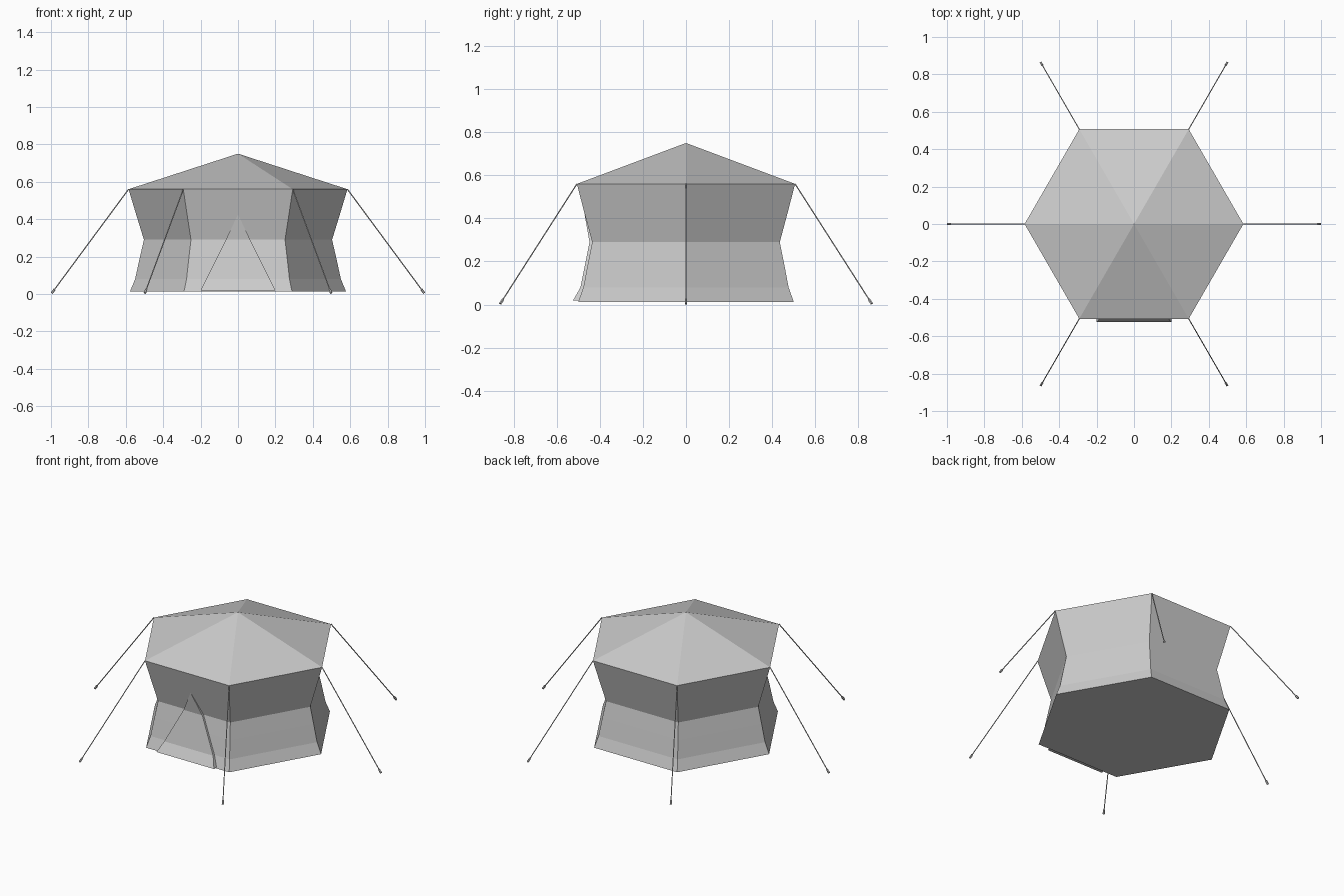
import bpy, bmesh, math
from mathutils import Vector

if "Cube" in bpy.data.objects:
    bpy.data.objects.remove(bpy.data.objects["Cube"])

SIDES = 6
EAVE = (0.585, 0.56)


def make_object(name, bm):
    bmesh.ops.recalc_face_normals(bm, faces=bm.faces)
    mesh = bpy.data.meshes.new(name)
    bm.to_mesh(mesh)
    bm.free()
    obj = bpy.data.objects.new(name, mesh)
    bpy.context.collection.objects.link(obj)
    return obj


def corner(i, r, z):
    a = math.tau * i / SIDES
    return Vector((r * math.cos(a), r * math.sin(a), z))


def rod(name, a, b, radius, sides):
    """Straight cylinder between two points."""
    d = b - a
    bm = bmesh.new()
    bmesh.ops.create_cone(bm, cap_ends=True, segments=sides, radius1=radius,
                          radius2=radius, depth=d.length)
    obj = make_object(name, bm)
    obj.location = (a + b) / 2
    obj.rotation_euler = d.to_track_quat('Z', 'Y').to_euler()
    return obj


# Tent body: waisted hexagonal walls, floor and pointed roof (radius, z)
profile = [(0.578, 0.012), (0.55, 0.08), (0.526, 0.19), (0.503, 0.29),
           (0.543, 0.42), EAVE]
bm = bmesh.new()
rings = [[bm.verts.new(corner(i, r, z)) for i in range(SIDES)] for r, z in profile]
bm.faces.new(rings[0])
for lo, hi in zip(rings, rings[1:]):
    for i in range(SIDES):
        j = (i + 1) % SIDES
        bm.faces.new((lo[i], lo[j], hi[j], hi[i]))
apex = bm.verts.new((0, 0, 0.75))
for i in range(SIDES):
    bm.faces.new((rings[-1][i], rings[-1][(i + 1) % SIDES], apex))
make_object("tent_body", bm)

# Door flap: triangular panel following the front wall (half width, outer y, wall y, z)
door = [(0.20, -0.525, -0.495, 0.018), (0.17, -0.490, -0.470, 0.08),
        (0.115, -0.468, -0.450, 0.19), (0.065, -0.448, -0.430, 0.29)]
bm = bmesh.new()
rows = [[bm.verts.new(p) for p in ((-w, yo, z), (w, yo, z), (w, yi, z), (-w, yi, z))]
        for w, yo, yi, z in door]
bm.faces.new(rows[0])
for lo, hi in zip(rows, rows[1:]):
    for i in range(4):
        j = (i + 1) % 4
        bm.faces.new((lo[i], lo[j], hi[j], hi[i]))
tip = bm.verts.new((0, -0.472, 0.425))
for i in range(4):
    bm.faces.new((rows[-1][i], rows[-1][(i + 1) % 4], tip))
make_object("door_flap", bm)

# Guy ropes from every eave corner, each ending in a ground stake
for i in range(SIDES):
    top = corner(i, *EAVE)
    end = corner(i, 0.996, 0.004)
    along = (end - top).normalized()
    rod(f"guy_rope_{i + 1}", top, end, 0.003, 6)
    rod(f"stake_{i + 1}", end - along * 0.026, end, 0.0065, 6)
